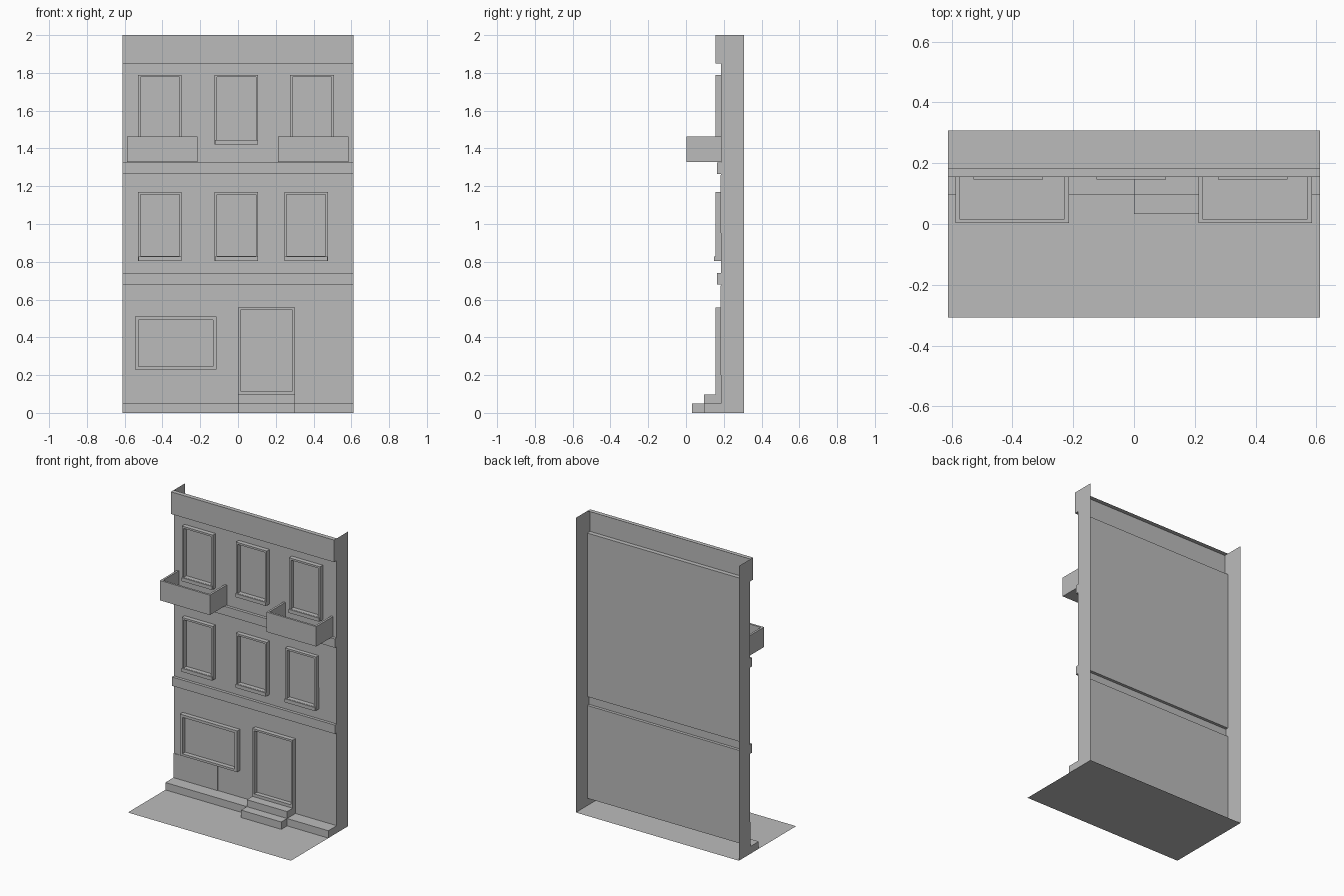
import bpy, bmesh

cube = bpy.data.objects.get("Cube")
if cube:
    bpy.data.objects.remove(cube, do_unlink=True)

stone = bpy.data.materials.new("plain grey")
stone.use_nodes = True
GREY = (0.5, 0.5, 0.5, 1)
stone.diffuse_color = GREY
stone.node_tree.nodes["Principled BSDF"].inputs["Base Color"].default_value = GREY

HALF = 0.612    # half width of the facade
WALL = 0.185    # front plane of the wall
TRIM = 0.155    # front plane of frames and fascia
BACK = 0.307


def finish(name, bm, fix=True):
    if fix:
        bmesh.ops.recalc_face_normals(bm, faces=bm.faces)
    mesh = bpy.data.meshes.new(name)
    bm.to_mesh(mesh)
    bm.free()
    mesh.materials.append(stone)
    obj = bpy.data.objects.new(name, mesh)
    bpy.context.collection.objects.link(obj)
    return obj


def prism(name, outline, y0, y1):
    """Extrude an x-z outline from y0 to y1."""
    bm = bmesh.new()
    face = bm.faces.new([bm.verts.new((x, y0, z)) for x, z in outline])
    out = bmesh.ops.extrude_face_region(bm, geom=[face])
    for v in out["geom"]:
        if isinstance(v, bmesh.types.BMVert):
            v.co.y = y1
    return finish(name, bm)


def rect(x0, x1, z0, z1):
    return [(x0, z0), (x1, z0), (x1, z1), (x0, z1)]


def box(name, x0, x1, y0, y1, z0, z1):
    return prism(name, rect(x0, x1, z0, z1), y0, y1)


def frame(name, x0, x1, z0, z1, width, bottom):
    """Closed picture-frame ring standing proud of the wall."""
    bm = bmesh.new()
    outer = rect(x0, x1, z0, z1)
    inner = rect(x0 + width, x1 - width, z0 + bottom, z1 - width)
    loops = [(outer, WALL), (outer, TRIM), (inner, TRIM), (inner, WALL)]
    rings = [[bm.verts.new((x, y, z)) for x, z in pts] for pts, y in loops]
    for a, b in zip(rings, rings[1:]):
        for i in range(4):
            j = (i + 1) % 4
            bm.faces.new((a[i], a[j], b[j], b[i]))
    return finish(name, bm)


# Facade sheet: kerb, wall, floor band and fascia in one hollow profile
profile = [(0.095, 0), (0.095, 0.05), (WALL, 0.05), (WALL, 0.68), (0.165, 0.68),
           (0.165, 0.74), (WALL, 0.74), (WALL, 1.85), (TRIM, 1.85), (TRIM, 2), (WALL, 2)]
bm = bmesh.new()
left = [bm.verts.new((HALF, y, z)) for y, z in profile]
right = [bm.verts.new((-HALF, y, z)) for y, z in profile]
for i in range(len(profile) - 1):
    bm.faces.new((right[i], left[i], left[i + 1], right[i + 1]))
finish("facade", bm, fix=False)

# Side walls follow the facade profile
for name, x in (("left_side_wall", HALF), ("right_side_wall", -HALF)):
    bm = bmesh.new()
    pts = profile + [(BACK, 2), (BACK, 0)]
    verts = [bm.verts.new((x, y, z)) for y, z in pts]
    bm.faces.new(verts if x < 0 else verts[::-1])
    finish(name, bm, fix=False)

# Ground sheet
bm = bmesh.new()
bm.faces.new([bm.verts.new((sx * HALF, sy * BACK, 0))
              for sx, sy in ((-1, -1), (1, -1), (1, 1), (-1, 1))])
finish("pavement", bm, fix=False)

# Upper floor band
box("upper_band", -HALF, HALF, 0.165, WALL, 1.265, 1.325)

# Windows with sills
for floor, z0, z1, starts in (("upper", 1.42, 1.79, (-0.53, -0.125, 0.275)),
                              ("middle", 0.805, 1.17, (-0.53, -0.125, 0.245))):
    for side, x in zip(("right", "centre", "left"), starts):
        frame(f"{floor}_{side}_window_frame", x, x + 0.232, z0, z1, 0.013, 0.025)
        box(f"{floor}_{side}_sill", x + 0.002, x + 0.23, 0.147, TRIM, z0, z0 + 0.024)

# Shop window, door and steps
frame("shop_window_frame", -0.545, -0.115, 0.23, 0.51, 0.018, 0.015)
frame("door_frame", 0, 0.302, 0.097, 0.558, 0.013, 0.02)
box("lower_step", 0, 0.302, 0.033, 0.095, 0, 0.05)
box("upper_step", 0, 0.302, 0.095, WALL, 0.05, 0.097)

# Balconies: open troughs
T = 0.014
for side, x0, x1 in (("right", -0.588, -0.214), ("left", 0.212, 0.585)):
    z0, z1 = 1.328, 1.463
    box(f"{side}_balcony_floor", x0, x1, 0.003, WALL, z0, z0 + T)
    box(f"{side}_balcony_front", x0, x1, 0.003, 0.003 + T, z0 + T, z1)
    for end, xa in (("outer", x0), ("inner", x1 - T)):
        box(f"{side}_balcony_{end}_end", xa, xa + T, 0.003 + T, WALL, z0 + T, z1)

# Thin plaster patches on the wall
PATCH = WALL - 0.003
prism("lower_left_patch", [(0.312, 0.675), (0.312, 0.365), (0.338, 0.365),
                           (0.338, 0.2), (HALF, 0.2), (HALF, 0.675)], PATCH, WALL)
box("lower_right_patch", -HALF, -0.28, PATCH, WALL, 0.05, 0.215)
box("middle_left_patch", 0.305, HALF, PATCH, WALL, 0.953, 1.26)
